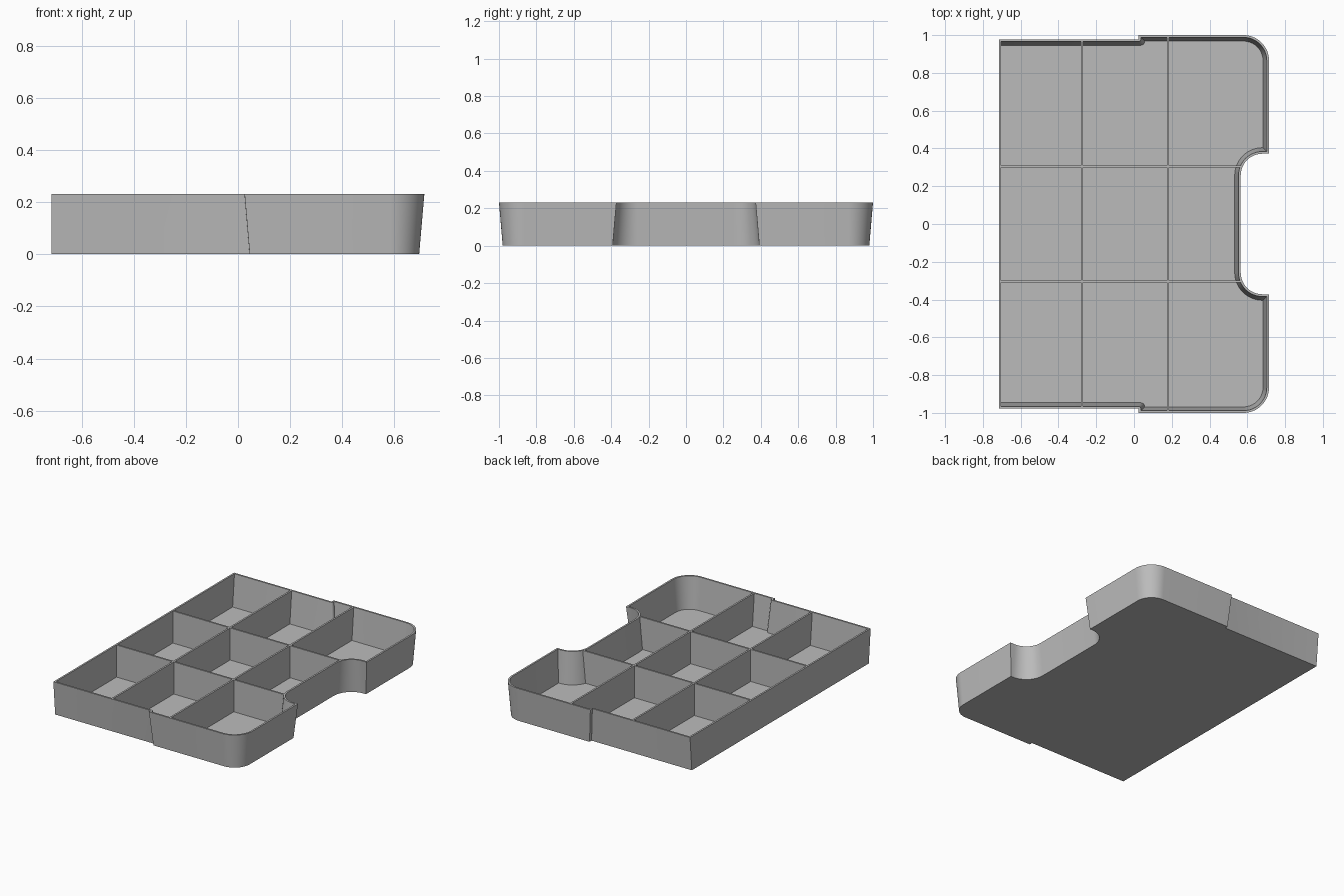
import bpy
import bmesh
from math import cos, sin, pi, radians

if "Cube" in bpy.data.objects:
    bpy.data.objects.remove(bpy.data.objects["Cube"])

HEIGHT, DRAFT, WALL, FLOOR = 0.232, 0.02, 0.012, 0.012
HALF_X, HALF_Y = 0.715, 1.0

grey = bpy.data.materials.new("plain grey")
grey.use_nodes = True
colour = (0.5, 0.5, 0.5, 1)
grey.diffuse_color = colour
grey.node_tree.nodes["Principled BSDF"].inputs["Base Color"].default_value = colour


def arc(cx, cy, r, start, end, steps):
    angles = [radians(start + (end - start) * i / steps) for i in range(steps + 1)]
    return [(cx + r * cos(a), cy + r * sin(a)) for a in angles]


def outline(inset, back_inset, step_radius):
    """Tray outline moved inward; the straight back edge has its own inset."""
    d, r = inset, step_radius
    back, step_x, side_y = -HALF_X + back_inset, 0.025 + d, 0.978 - d
    half = [(back, side_y)]
    half += arc(step_x - r, side_y + r, r, -90, 0, 5)                  # side step
    half.append((step_x, HALF_Y - d))
    half += arc(0.58, 0.865, 0.135 - d, 90, 0, 16)                     # outer corner
    half.append((HALF_X - d, 0.372 + d))
    half += arc(0.68, 0.257, 0.115 + d, 90, 180, 16)                   # notch fillet
    return half + [(x, -y) for x, y in reversed(half)]


def finish(name, bm):
    bmesh.ops.recalc_face_normals(bm, faces=bm.faces)
    mesh = bpy.data.meshes.new(name)
    bm.to_mesh(mesh)
    bm.free()
    mesh.materials.append(grey)
    obj = bpy.data.objects.new(name, mesh)
    bpy.context.collection.objects.link(obj)
    bpy.ops.object.select_all(action='DESELECT')
    obj.select_set(True)
    bpy.context.view_layer.objects.active = obj
    bpy.ops.object.shade_smooth_by_angle(angle=radians(25))
    return obj


def loft(name, rings):
    """Skin rings of equal length and cap both ends."""
    bm = bmesh.new()
    loops = [[bm.verts.new(p) for p in ring] for ring in rings]
    for a, b in zip(loops, loops[1:]):
        for i in range(len(a)):
            j = (i + 1) % len(a)
            bm.faces.new((a[i], a[j], b[j], b[i]))
    caps = [bm.faces.new(loops[0]), bm.faces.new(loops[-1])]
    bmesh.ops.triangulate(bm, faces=caps)
    return finish(name, bm)


# Tray shell: outside bottom, outside rim, inside rim, inside floor
levels = [
    (DRAFT, 0, 0.001, 0),
    (0, 0, 0.001, HEIGHT),
    (WALL, WALL, 0.013, HEIGHT),
    (DRAFT + WALL, WALL, 0.022, FLOOR),
]
loft("tray_shell", [[(x, y, z) for x, y in outline(d, back, r)]
                    for d, back, r, z in levels])


def divider(name, low, high, across, along_x, low_draft):
    """Thin upright wall whose ends follow the sloping sides."""
    rings = []
    for z, slope in ((FLOOR / 2, DRAFT), (HEIGHT - 0.0005, 0)):
        a, b = low + slope * low_draft, high - slope
        w = WALL / 2
        ring = [(a, across - w), (b, across - w), (b, across + w), (a, across + w)]
        rings.append([(u, v, z) if along_x else (v, u, z) for u, v in ring])
    loft(name, rings)


# Dividers that split the tray into nine compartments
for side, y in (("left_side", 0.305), ("right_side", -0.305)):
    divider("long_divider_" + side, -HALF_X + WALL / 2, 0.567, y, True, 0)
for place, x, end in (("back", -0.275, 0.978), ("front", 0.18, HALF_Y)):
    reach = end - WALL / 2
    divider("cross_divider_" + place, -reach, reach, x, False, 1)
